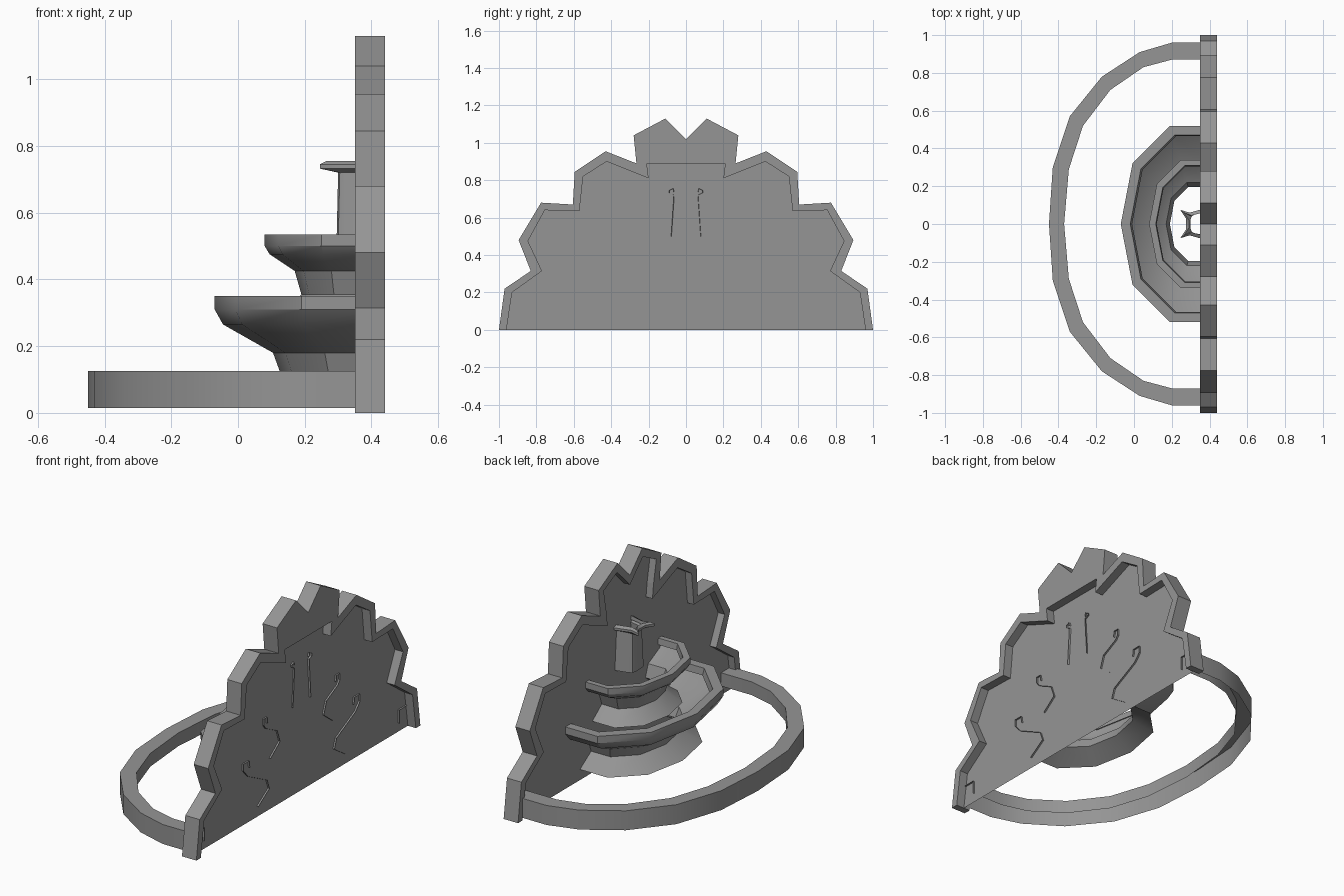
import bpy, bmesh, math

cube = bpy.data.objects.get("Cube")
if cube:
    bpy.data.objects.remove(cube, do_unlink=True)

stone = bpy.data.materials.new("grey_stone")
stone.use_nodes = True
GREY = (0.3, 0.3, 0.3, 1)
stone.diffuse_color = GREY
stone.node_tree.nodes["Principled BSDF"].inputs["Base Color"].default_value = GREY

WALL_FRONT, PANEL, WALL_BACK, END = 0.35, 0.39, 0.44, 0.4


def finish(name, bm, smooth=False):
    mesh = bpy.data.meshes.new(name)
    bm.to_mesh(mesh)
    bm.free()
    mesh.materials.append(stone)
    obj = bpy.data.objects.new(name, mesh)
    bpy.context.collection.objects.link(obj)
    if smooth:
        bpy.ops.object.select_all(action="DESELECT")
        obj.select_set(True)
        bpy.context.view_layer.objects.active = obj
        bpy.ops.object.shade_smooth_by_angle(angle=math.radians(35))
    return obj


def mirrored(half):
    """Continue a half path to the other side, sharing a centre point."""
    return half + [(a, -b) for a, b in reversed(half) if abs(b) > 1e-6]


def flip(half):
    """Complete a (y, z) outline across y = 0."""
    return half + [(-y, z) for y, z in reversed(half) if abs(y) > 1e-6]


def slab(name, outline, x0, x1):
    """Extrude a (y, z) outline along x; a flat sheet if x0 equals x1."""
    bm = bmesh.new()
    face = bm.faces.new([bm.verts.new((x0, y, z)) for y, z in outline])
    if x1 > x0:
        new = bmesh.ops.extrude_face_region(bm, geom=[face])["geom"]
        bmesh.ops.translate(bm, vec=(x1 - x0, 0, 0),
                            verts=[v for v in new if isinstance(v, bmesh.types.BMVert)])
        bmesh.ops.recalc_face_normals(bm, faces=bm.faces)
    return finish(name, bm)


def loft(name, levels):
    """Skin a stack of (path, z) levels into an open shell."""
    bm = bmesh.new()
    rows = [[bm.verts.new((x, y, z)) for x, y in path] for path, z in levels]
    for low, high in zip(rows, rows[1:]):
        for i in range(len(low) - 1):
            bm.faces.new((low[i], low[i + 1], high[i + 1], high[i]))
    return finish(name, bm, True)


def basin_path(front, width):
    return mirrored([(END, width), (front + width * 0.5, width),
                     (front + width * 0.12, width * 0.62), (front, 0)])


# Scalloped wall: raised edge, recessed panel and crown
edge = [(1, 0), (.97, .22), (.83, .315), (.895, .48), (.775, .68),
        (.605, .67), (.595, .845), (.43, .955), (.265, .89)]
inner = [(.96, 0), (.93, .2), (.77, .315), (.845, .475), (.755, .64),
         (.57, .635), (.55, .82), (.425, .9), (.2, .81), (.21, .89)]
border = edge + inner[::-1]
slab("wall_border_left", border, WALL_FRONT, WALL_BACK)
slab("wall_border_right", [(-y, z) for y, z in border], WALL_FRONT, WALL_BACK)
slab("wall_panel", flip(inner), PANEL, PANEL)

crown = [(.265, .89), (.28, 1.04), (.11, 1.13), (0, 1.02)]
crown_inner = [(.21, .89), (.235, 1.02), (.115, 1.08), (0, .965)]
slab("crown", flip(crown), PANEL, WALL_BACK)
slab("crown_border", flip(crown) + flip(crown_inner)[::-1], WALL_FRONT, PANEL)

# Pool kerb, open underneath
outer_kerb = mirrored([(END, .96), (.2, .96), (.03, .91), (-.17, .78),
                       (-.34, .57), (-.43, .3), (-.45, 0)])
inner_kerb = mirrored([(END, .87), (.2, .87), (.05, .83), (-.125, .71),
                       (-.27, .52), (-.345, .29), (-.37, 0)])
loft("pool_kerb", [(outer_kerb, .015), (outer_kerb, .125),
                   (inner_kerb, .125), (inner_kerb, .05)])

# Basins: front reach, half width and height of each level
lower = [(.02, .39, .06), (.125, .29, .125), (.105, .31, .18), (-.045, .48, .265),
         (-.07, .52, .31), (-.07, .52, .35), (-.02, .47, .35), (-.01, .465, .31)]
upper = [(.11, .28, .29), (.19, .195, .355), (.17, .22, .425), (.095, .32, .475),
         (.08, .34, .5), (.08, .34, .535), (.115, .31, .535), (.12, .305, .5)]
for name, rows in (("lower_basin", lower), ("upper_basin", upper)):
    loft(name, [(basin_path(f, w), z) for f, w, z in rows])

# Spout column with a two-pointed lip
foot = mirrored([(END, .08), (.32, .06), (.3, .05), (.295, .03)])
neck = mirrored([(END, .065), (.32, .05), (.305, .04), (.3, .025)])
lip = mirrored([(END, .09), (.295, .06), (.245, .075), (.275, .03)])
lip_inner = mirrored([(END, .07), (.305, .045), (.265, .06), (.29, .02)])
loft("spout_column", [(foot, .5), (neck, .72)])
loft("spout_lip", [(neck, .72), (lip, .732), (lip, .745), (lip_inner, .755), (neck, .735)])
